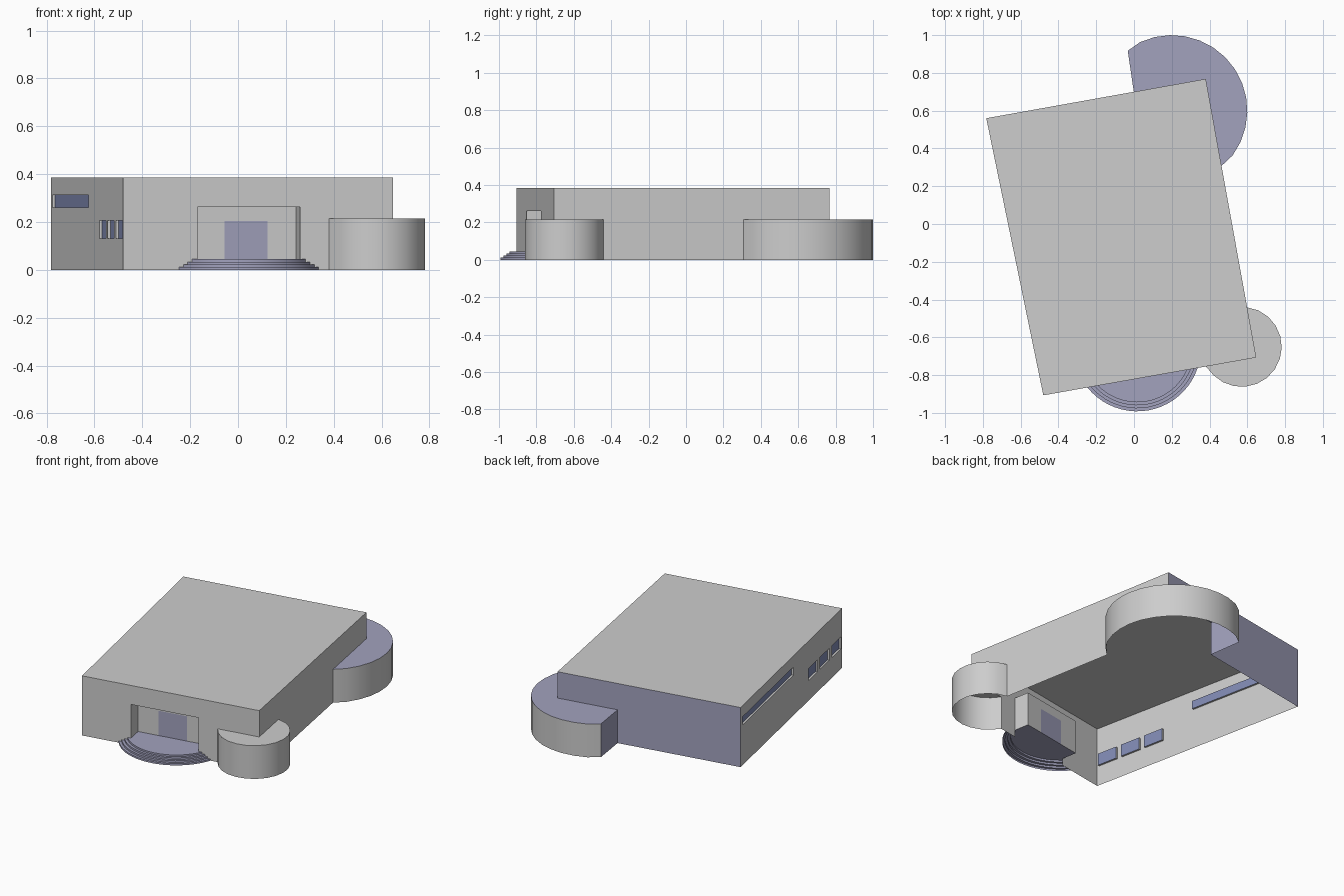
import bpy
import math
from mathutils import Vector

cube = bpy.data.objects.get("Cube")
if cube:
    bpy.data.objects.remove(cube, do_unlink=True)


def material(name, rgb):
    m = bpy.data.materials.new(name)
    m.use_nodes = True
    m.diffuse_color = (*rgb, 1)
    m.node_tree.nodes["Principled BSDF"].inputs["Base Color"].default_value = (*rgb, 1)
    return m


GREY = material("light grey", (0.61, 0.61, 0.61))
BLUE = material("dusty blue", (0.36, 0.36, 0.51))
GLASS = material("window blue", (0.22, 0.26, 0.46))


def sheet(name, verts, faces, mat, smooth=False):
    mesh = bpy.data.meshes.new(name)
    mesh.from_pydata([tuple(v) for v in verts], [], faces)
    mesh.materials.append(mat)
    for p in mesh.polygons:
        p.use_smooth = smooth
    obj = bpy.data.objects.new(name, mesh)
    bpy.context.collection.objects.link(obj)
    return obj


def flat(name, points, z, mat):
    return sheet(name, [(p.x, p.y, z) for p in points], [range(len(points))], mat)


def strip(name, lower, z0, upper, z1, mat, smooth=False):
    """Ribbon between two plan paths with the same point count."""
    n = len(lower)
    verts = [(p.x, p.y, z0) for p in lower] + [(p.x, p.y, z1) for p in upper]
    faces = [(i, i + 1, n + i + 1, n + i) for i in range(n - 1)]
    return sheet(name, verts, faces, mat, smooth)


def wall(name, p, q, z0, z1, mat, holes=()):
    """Upright panel; holes are (start, end, bottom, top), start and end as fractions."""
    ts = sorted({0, 1, *(t for h in holes for t in h[:2])})
    zs = sorted({z0, z1, *(z for h in holes for z in h[2:])})
    verts = [(*p.lerp(q, t), z) for z in zs for t in ts]
    faces = []
    for j in range(len(zs) - 1):
        for i in range(len(ts) - 1):
            t, z = (ts[i] + ts[i + 1]) / 2, (zs[j] + zs[j + 1]) / 2
            if not any(a < t < b and c < z < d for a, b, c, d in holes):
                k = j * len(ts) + i
                faces.append((k, k + 1, k + 1 + len(ts), k + len(ts)))
    return sheet(name, verts, faces, mat)


def arc(center, radius, a0, a1, n):
    return [center + radius * Vector((math.cos(a), math.sin(a)))
            for a in (a0 + (a1 - a0) * i / n for i in range(n + 1))]


def bearing(center, p):
    return math.atan2(p.y - center.y, p.x - center.x)


def recess(name, p, q, depth, z0, z1, mat, back_mat, sill=True):
    """Reveals and back panel set in behind the wall line p to q."""
    d = (q - p).normalized()
    inward = Vector((-d.y, d.x)) * depth
    pb, qb = p + inward, q + inward
    wall(name + "_side_a", p, pb, z0, z1, mat)
    wall(name + "_side_b", qb, q, z0, z1, mat)
    flat(name + "_head", [p, pb, qb, q], z1, mat)
    if sill:
        flat(name + "_sill", [p, q, qb, pb], z0, mat)
    if back_mat:
        wall(name + "_pane", pb, qb, z0, z1, back_mat)
    return pb, qb


# Plan corners of the main hall
FR = Vector((-0.48, -0.907))
FL = Vector((0.647, -0.707))
BL = Vector((0.38, 0.768))
BR = Vector((-0.782, 0.56))
TOP, LOW, DECK = 0.385, 0.215, 0.045

# Openings, as fractions along each wall
ENTRY = (0.276, 0.656, 0, 0.262)
TOWER_F, TOWER_S = 0.764, 0.18
ANNEX_S, ANNEX_B = 0.688, 0.328
WINDOWS = [(0.02, 0.52, 0.26, 0.312)] + [
    (t, t + 0.09, 0.13, 0.207) for t in (0.67, 0.785, 0.9)]

# Main hall shell, open underneath
flat("main_roof", [FR, FL, BL, BR], TOP, GREY)
wall("front_wall", FR, FL, 0, TOP, GREY, [ENTRY, (TOWER_F, 1, 0, LOW)])
wall("left_wall", FL, BL, 0, TOP, GREY, [(0, TOWER_S, 0, LOW), (ANNEX_S, 1, 0, LOW)])
wall("back_wall", BL, BR, 0, TOP, BLUE, [(0, ANNEX_B, 0, LOW)])
wall("right_wall", BR, FR, 0, TOP, GREY, WINDOWS)

# Windows
for i, (a, b, z0, z1) in enumerate(WINDOWS):
    recess(f"window_{i + 1}", BR.lerp(FR, a), BR.lerp(FR, b), 0.012, z0, z1, GREY, GLASS)

# Entrance recess with door
e0, e1 = FR.lerp(FL, ENTRY[0]), FR.lerp(FL, ENTRY[1])
b0, b1 = recess("entrance", e0, e1, 0.1, DECK, ENTRY[3], GREY, None, sill=False)
door = (0.305, 0.725, DECK, 0.205)
wall("entrance_back", b0, b1, DECK, ENTRY[3], GREY, [door])
wall("door", b0.lerp(b1, door[0]), b0.lerp(b1, door[1]), DECK, door[3], BLUE)

# Curved entrance steps
front_dir = (FL - FR).normalized()
out = Vector((front_dir.y, -front_dir.x))
middle = (e0 + e1) / 2
hub = middle - out * 0.1625
facing = math.atan2(out.y, out.x)
paths = []
for r in (0.338, 0.322, 0.306, 0.29):
    half = math.acos(0.1625 / r)
    paths.append(arc(hub, r, facing - half, facing + half, 20))
rise = DECK / len(paths)
for i, path in enumerate(paths):
    strip(f"step_riser_{i + 1}", path, i * rise, path, (i + 1) * rise, BLUE, True)
    if i + 1 < len(paths):
        strip(f"step_tread_{i + 1}", path, (i + 1) * rise, paths[i + 1], (i + 1) * rise, BLUE)
flat("entrance_deck", paths[-1] + [e1, b1, b0, e0], DECK, BLUE)

# Round corner tower
tc = Vector((0.57, -0.65))
t0, t1 = FR.lerp(FL, TOWER_F), FL.lerp(BL, TOWER_S)
curve = arc(tc, 0.212, bearing(tc, t0), bearing(tc, t1), 14)
curve[0], curve[-1] = t0, t1
strip("tower_wall", curve, 0, curve, LOW, GREY, True)
flat("tower_roof", curve + [FL], LOW, GREY)

# Round rear annex with one flat end
ac = Vector((0.2, 0.6))
a0, a1 = FL.lerp(BL, ANNEX_S), BL.lerp(BR, ANNEX_B)
end = Vector((-0.033, 0.917))
curve = arc(ac, 0.4, bearing(ac, a0), bearing(ac, end), 15)
curve[0], curve[-1] = a0, end
strip("annex_wall", curve, 0, curve, LOW, GREY, True)
wall("annex_end_wall", end, a1, 0, LOW, BLUE)
flat("annex_roof", curve + [a1, BL], LOW, BLUE)
